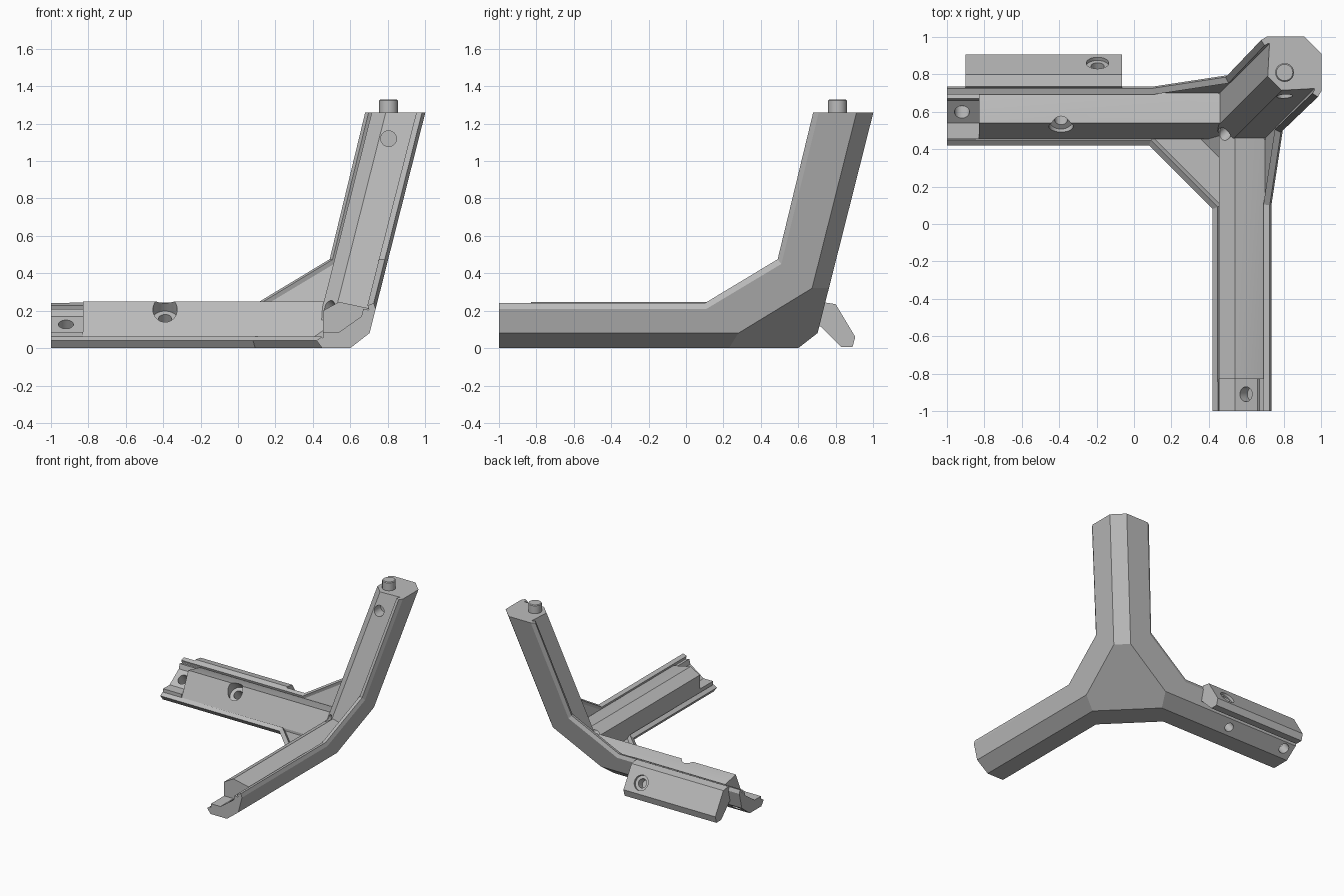
import bpy, bmesh, math
from mathutils import Vector

if "Cube" in bpy.data.objects:
    bpy.data.objects.remove(bpy.data.objects["Cube"])

grey = bpy.data.materials.new("plain_grey")
grey.use_nodes = True
GREY = (0.5, 0.5, 0.5, 1)
grey.diffuse_color = GREY
grey.node_tree.nodes["Principled BSDF"].inputs["Base Color"].default_value = GREY

LEAN = 0.253      # outward slope of the side plates
TOP = 1.26        # height of the upright


def wall(z):
    return 0.683 + LEAN * z


def swap(pts):
    return [(y, x, z) for x, y, z in pts]


def add_object(name, bm):
    mesh = bpy.data.meshes.new(name)
    bm.to_mesh(mesh)
    bm.free()
    obj = bpy.data.objects.new(name, mesh)
    bpy.context.collection.objects.link(obj)
    mesh.materials.append(grey)
    return obj


def clip(bm, point, normal):
    cut = bmesh.ops.bisect_plane(bm, geom=bm.verts[:] + bm.edges[:] + bm.faces[:],
                                 plane_co=point, plane_no=normal, clear_outer=True)
    edges = [e for e in cut["geom_cut"] if isinstance(e, bmesh.types.BMEdge)]
    bmesh.ops.holes_fill(bm, edges=edges, sides=0)
    bmesh.ops.recalc_face_normals(bm, faces=bm.faces[:])


def loft(bm, a, b):
    va, vb = [bm.verts.new(p) for p in a], [bm.verts.new(p) for p in b]
    bm.faces.new(va)
    bm.faces.new(vb[::-1])
    for i in range(len(a)):
        j = (i + 1) % len(a)
        bm.faces.new((va[i], vb[i], vb[j], va[j]))
    bmesh.ops.recalc_face_normals(bm, faces=bm.faces[:])


def bar(name, section, start, end, swapped=False, trim=False):
    """Prism along x (or along y when swapped), trimmed by the corner facet."""
    rings = [[(t, u, z) for u, z in section] for t in (start, end)]
    if swapped:
        rings = [swap(r) for r in rings]
    bm = bmesh.new()
    loft(bm, *rings)
    if trim:
        clip(bm, (0.4, 0.4, 0), (1, 1, -1.875))
    return add_object(name, bm)


def apply_modifier(obj, mod):
    bpy.context.view_layer.objects.active = obj
    bpy.ops.object.modifier_apply(modifier=mod.name)


def drill(objs, point, axis, radius, length):
    """Cut a round hole starting at point and running along axis."""
    axis = Vector(axis).normalized()
    bpy.ops.mesh.primitive_cylinder_add(
        vertices=32, radius=radius, depth=length,
        location=Vector(point) + axis * length / 2,
        rotation=axis.to_track_quat("Z", "Y").to_euler())
    cutter = bpy.context.object
    cutter.hide_render = True
    for obj in objs:
        mod = obj.modifiers.new("hole", "BOOLEAN")
        mod.operation, mod.solver, mod.object = "DIFFERENCE", "EXACT", cutter
        apply_modifier(obj, mod)
    bpy.data.objects.remove(cutter)


# Outer shell: three plates with chamfers, a corner facet and thin lips
facet_half = [(0.23, 0.6, 0), (0.28, wall(0.08), 0.08), (0.674, wall(0.32), 0.32)]
b0, b1, b2 = facet_half
edge = [(x, wall(z), z) for x, z in ((-1, 0.21), (0.11, 0.21), (0.51, 0.45), (0.71, TOP))]
lip = [(x, wall(z) - 0.018, z) for x, z in ((-1, 0.24), (0.1, 0.24), (0.49, 0.475), (0.68, TOP))]
end0, end1 = (-1, 0.6, 0), (-1, wall(0.08), 0.08)
cap = (wall(TOP) - 0.09, wall(TOP), TOP)
floor_half = [(-1, 0.45, 0), (0.092, 0.45, 0)]
lip_half = [(-1, 0.42, 0.04), (0.08, 0.42, 0.04)]
floor_edge = floor_half + swap(floor_half)[::-1]
floor_lip = lip_half + swap(lip_half)[::-1]


def strips(a, b):
    return [[a[i], a[i + 1], b[i + 1], b[i]] for i in range(len(a) - 1)]


side = [[end0, end1, b1, b0], [end1, b1, b2, cap] + edge[::-1]] + strips(edge, lip)
polys = side + [swap(p) for p in side] + strips(floor_edge, floor_lip)
polys.append(floor_edge + swap([b0, end0])[::-1] + [b0, end0])
polys[-1] = floor_edge + swap([end0, b0]) + [b0, end0]
polys.append(facet_half + swap(facet_half)[::-1])
polys.append([b2, cap] + swap([b2, cap])[::-1])
bm = bmesh.new()
for poly in polys:
    bm.faces.new([bm.verts.new(p) for p in poly])
bmesh.ops.remove_doubles(bm, verts=bm.verts[:], dist=0.0005)
bmesh.ops.recalc_face_normals(bm, faces=bm.faces[:])
lowest = min(bm.faces, key=lambda f: f.calc_center_median().z)
if lowest.normal.z > 0:
    bmesh.ops.reverse_faces(bm, faces=bm.faces[:])
shell = add_object("outer_shell", bm)
solid = shell.modifiers.new("thickness", "SOLIDIFY")
solid.thickness, solid.offset, solid.use_even_offset = 0.035, -1, True
apply_modifier(shell, solid)
bm = bmesh.new()
bm.from_mesh(shell.data)
clip(bm, (0, 0, TOP), (0, 0, 1))
bm.to_mesh(shell.data)
bm.free()

# Raised cores inside the two level arms, with stepped notches at the ends
back = [(0.69, 0.215), (0.715, 0.2), (0.69, 0.085), (0.6, 0.015), (0.455, 0.015)]
step = [(0.455, 0.085), (0.54, 0.085), (0.66, 0.17), (0.67, 0.21)] + back[1:]
side_core = bar("side_arm_core", [(0.455, 0.055), (0.54, 0.25)] + back, -0.83, 0.62, trim=True)
front_core = bar("front_arm_core", [(0.455, 0.2), (0.54, 0.247)] + back, -0.83, 0.62, True, True)
side_step = bar("side_arm_step", step, -1, -0.83)
front_step = bar("front_arm_step", step, -1, -0.83, True)

# Leaning upright core
half = [(0.715, 0.79), (0.725, 0.972), (0.735, 0.985), (0.905, 0.985)]
outline = half + [(y, x) for x, y in half[::-1]]
low = 0.15
shift = LEAN * (TOP - low)
bm = bmesh.new()
loft(bm, [(x - shift, y - shift, low) for x, y in outline], [(x, y, TOP) for x, y in outline])
clip(bm, (0.4, 0.4, 0), (1, 1, -1.875))
upright = add_object("upright_core", bm)

# Locating pin on the upright
bpy.ops.mesh.primitive_cylinder_add(vertices=32, radius=0.05, depth=0.09, location=(0.805, 0.81, 1.285))
pin = bpy.context.object
pin.name = "locating_pin"
pin.data.materials.append(grey)
bevel = pin.modifiers.new("edge", "BEVEL")
bevel.width, bevel.segments = 0.006, 1

# Slanted mounting rail behind the side arm
rail = bar("mounting_rail", [(0.7, 0.2), (0.735, 0.245), (0.8, 0.235), (0.905, 0.06),
                             (0.89, 0.005), (0.83, 0.005), (0.72, 0.115), (0.7, 0.12)], -0.9, -0.065)

# Screw holes
down = (0, 0.61, -0.79)
drill([side_core], (-0.39, 0.467, 0.277), down, 0.065, 0.15)
drill([side_core, shell], (-0.39, 0.467, 0.277), down, 0.035, 0.4)
drill([side_step, shell], (-0.92, 0.54, 0.203), down, 0.04, 0.3)
drill([front_step], (0.54, -0.91, 0.203), (0.61, 0, -0.79), 0.04, 0.16)
drill([rail], (-0.195, 0.93, 0.175), (0, -0.86, -0.51), 0.06, 0.1)
drill([rail], (-0.195, 0.93, 0.175), (0, -0.86, -0.51), 0.035, 0.16)
drill([upright], (0.805, 0.6, 1.12), (0, 1, 0), 0.042, 0.16)
drill([side_core, front_core, upright], (0.43, 0.43, 0.28), (1, 1, -1), 0.035, 0.17)

# Smooth round walls while keeping hard edges
for obj in (shell, side_core, front_core, side_step, front_step, upright, rail, pin):
    bpy.ops.object.select_all(action="DESELECT")
    obj.select_set(True)
    bpy.context.view_layer.objects.active = obj
    bpy.ops.object.shade_smooth_by_angle(angle=math.radians(20))
